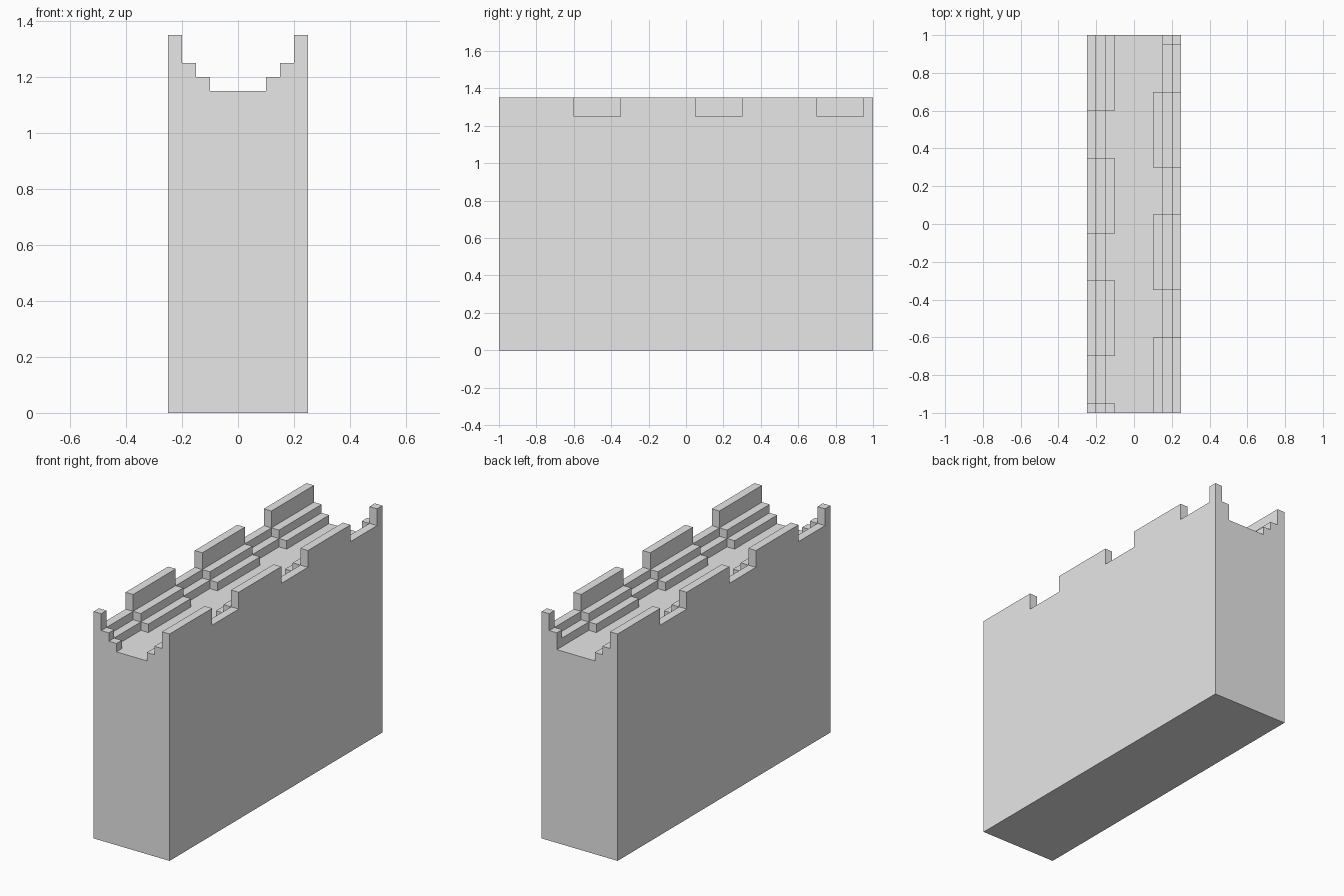
import bpy
import bmesh
from mathutils import Vector

cube = bpy.data.objects.get("Cube")
if cube:
    bpy.data.objects.remove(cube, do_unlink=True)

stone = bpy.data.materials.new("stone_grey")
stone.use_nodes = True
GREY = (0.8, 0.8, 0.8, 1)
stone.diffuse_color = GREY
stone.node_tree.nodes["Principled BSDF"].inputs["Base Color"].default_value = GREY

# Merlon spans along the wall: the two parapets are staggered
LEFT_X = [(-1, -0.95), (-0.7, -0.3), (-0.05, 0.35), (0.6, 1)]
RIGHT_X = [(-b, -a) for a, b in LEFT_X]

# Heights of the steps, from the floor out to the parapet
BANDS = [0.1, 0.15, 0.2, 0.25]
MERLON = [1.15, 1.2, 1.25, 1.35]
CRENEL = [1.15, 1.15, 1.2, 1.25]
STUB = [1.15, 1.15, 1.25, 1.35]

xs = [-b for b in reversed(BANDS)] + BANDS
ys = sorted({v for span in LEFT_X + RIGHT_X for v in span})
zs = [0] + sorted(set(MERLON))


def height(x, y):
    """Top of the wall at a point in plan."""
    band = next(i for i, b in enumerate(BANDS) if abs(x) < b)
    spans = LEFT_X if x < 0 else RIGHT_X
    if not any(a < y < b for a, b in spans):
        return CRENEL[band]
    return (STUB if x > 0 and y > 0.95 else MERLON)[band]


def solid(cell):
    """Whether a cell of the stepped block is filled."""
    axes = (xs, ys, zs)
    if any(not 0 <= c < len(a) - 1 for c, a in zip(cell, axes)):
        return False
    x, y, z = ((a[c] + a[c + 1]) / 2 for c, a in zip(cell, axes))
    return z < height(x, y)


# Skin the filled cells only where they meet open air
bm = bmesh.new()
for i in range(len(xs) - 1):
    for j in range(len(ys) - 1):
        for k in range(len(zs) - 1):
            cell = (i, j, k)
            if not solid(cell):
                continue
            for axis in range(3):
                for side in (0, 1):
                    beside = list(cell)
                    beside[axis] += 2 * side - 1
                    if solid(beside):
                        continue
                    u, v = (axis + 1) % 3, (axis + 2) % 3
                    corners = []
                    for du, dv in ((0, 0), (1, 0), (1, 1), (0, 1)):
                        p = list(cell)
                        p[axis] += side
                        p[u] += du
                        p[v] += dv
                        corners.append(bm.verts.new(Vector((xs[p[0]], ys[p[1]], zs[p[2]]))))
                    bm.faces.new(corners if side else corners[::-1])

# Weld the skin and merge flat areas into whole faces
bmesh.ops.remove_doubles(bm, verts=bm.verts[:], dist=0.0001)
bmesh.ops.dissolve_limit(bm, angle_limit=0.01, verts=bm.verts[:], edges=bm.edges[:])

mesh = bpy.data.meshes.new("battlement_wall")
bm.to_mesh(mesh)
bm.free()
mesh.materials.append(stone)
wall = bpy.data.objects.new("battlement_wall", mesh)
bpy.context.collection.objects.link(wall)
